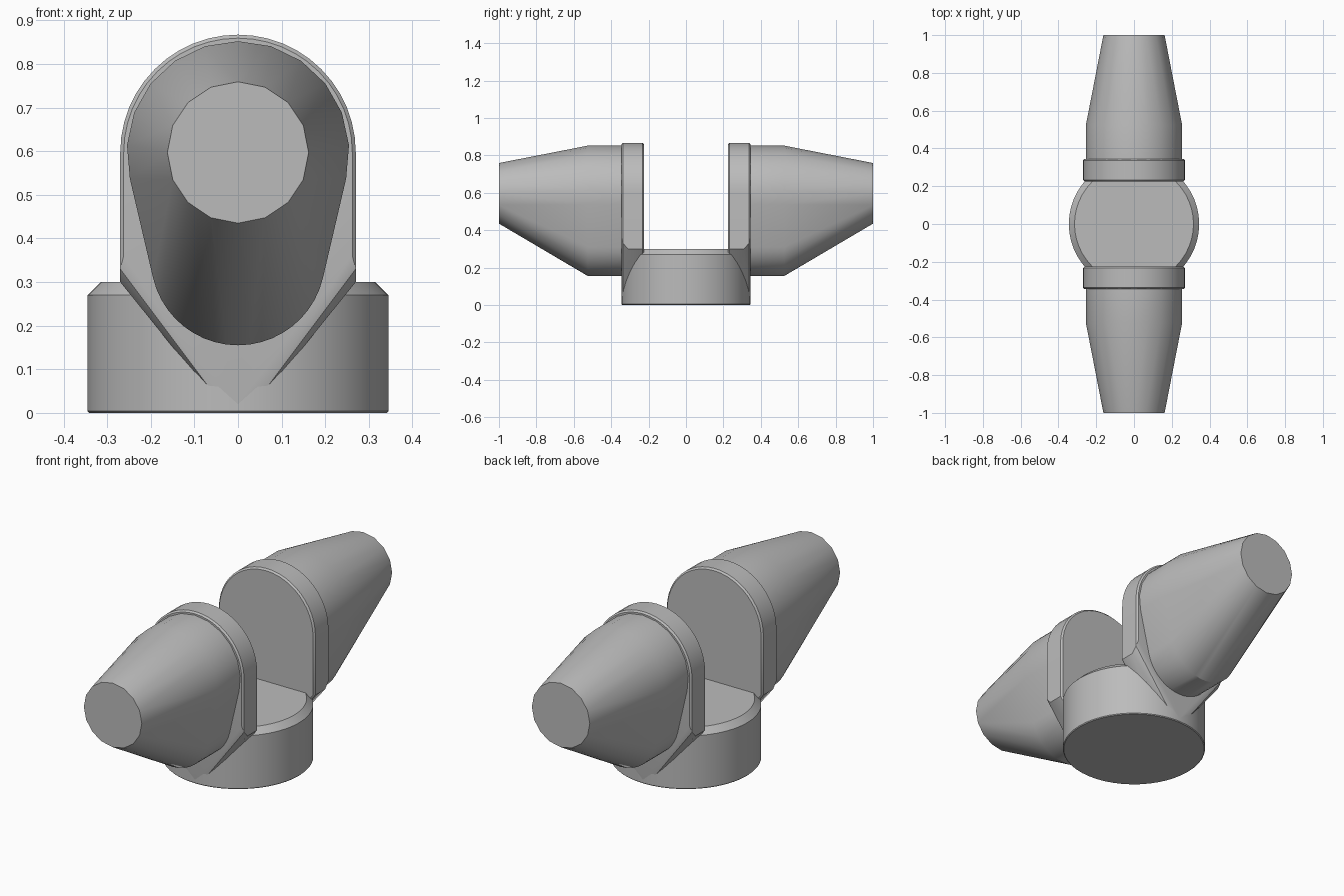
import bpy, bmesh
from math import sin, cos, pi, radians

cube = bpy.data.objects.get("Cube")
if cube:
    bpy.data.objects.remove(cube, do_unlink=True)

grey = bpy.data.materials.new("plain grey")
grey.use_nodes = True
grey.diffuse_color = (0.5, 0.5, 0.5, 1)
grey.node_tree.nodes["Principled BSDF"].inputs["Base Color"].default_value = (0.5, 0.5, 0.5, 1)

AXIS_Z = 0.597  # height of the arm axis


def arc(radius, centre, start, end, steps):
    """Points (u, v) on an arc about (0, centre), angles in degrees."""
    angles = [radians(start + (end - start) * i / steps) for i in range(steps + 1)]
    return [(radius * cos(a), centre + radius * sin(a)) for a in angles]


def hull_part(name, points, mirror=False):
    """Convex solid around the points, optionally repeated on the other side in y."""
    bm = bmesh.new()
    for p in points:
        bm.verts.new(p)
    bmesh.ops.remove_doubles(bm, verts=bm.verts, dist=0.0005)
    bmesh.ops.convex_hull(bm, input=bm.verts)
    bmesh.ops.delete(bm, geom=[v for v in bm.verts if not v.link_faces], context='VERTS')
    bmesh.ops.dissolve_limit(bm, angle_limit=radians(0.5), verts=bm.verts, edges=bm.edges)
    bmesh.ops.recalc_face_normals(bm, faces=bm.faces)
    mesh = bpy.data.meshes.new(name)
    bm.to_mesh(mesh)
    bm.free()
    mesh.materials.append(grey)
    obj = bpy.data.objects.new(name, mesh)
    bpy.context.collection.objects.link(obj)
    bpy.ops.object.select_all(action='DESELECT')
    obj.select_set(True)
    bpy.context.view_layer.objects.active = obj
    bpy.ops.object.shade_smooth_by_angle(angle=radians(30))
    if mirror:
        mod = obj.modifiers.new("other side", 'MIRROR')
        mod.use_axis = (False, True, False)
    return obj


# Round base with a chamfered top rim
base = []
for r, z in [(0.341, 0), (0.345, 0.004), (0.345, 0.27), (0.315, 0.3)]:
    base += [(x, y, z) for x, y in arc(r, 0, 0, 360, 48)]
hull_part("round_base", base)

# Arched cheek plates, narrowing to a point against the base
plate = []
for y, inset, corner, tip, half in [(0.225, 0.008, 0.3, 0.002, 0.03),
                                    (0.233, 0, 0.3, 0.002, 0.03),
                                    (0.31, 0, 0.3, 0.002, 0.03),
                                    (0.337, 0, 0.33, 0.01, 0.03),
                                    (0.345, 0.008, 0.36, 0.02, 0)]:
    r = 0.27 - inset
    outline = arc(r, AXIS_Z, 0, 180, 24)
    outline += [(s * r, corner) for s in (-1, 1)] + [(s * half, tip) for s in (-1, 1)]
    plate += [(x, y, z) for x, z in outline]
hull_part("arched_plates", plate, mirror=True)

# Tapered arms: egg-shaped root section narrowing to a round end
root = arc(0.255, AXIS_Z, -13.5, 193.5, 12) + arc(0.2, 0.355, 193, 347, 20)
arm = [(x, y, z) for y in (0.335, 0.525) for x, z in root]
arm += [(x, 1.0, z) for x, z in arc(0.162, AXIS_Z, 0, 360, 16)]
hull_part("tapered_arms", arm, mirror=True)
